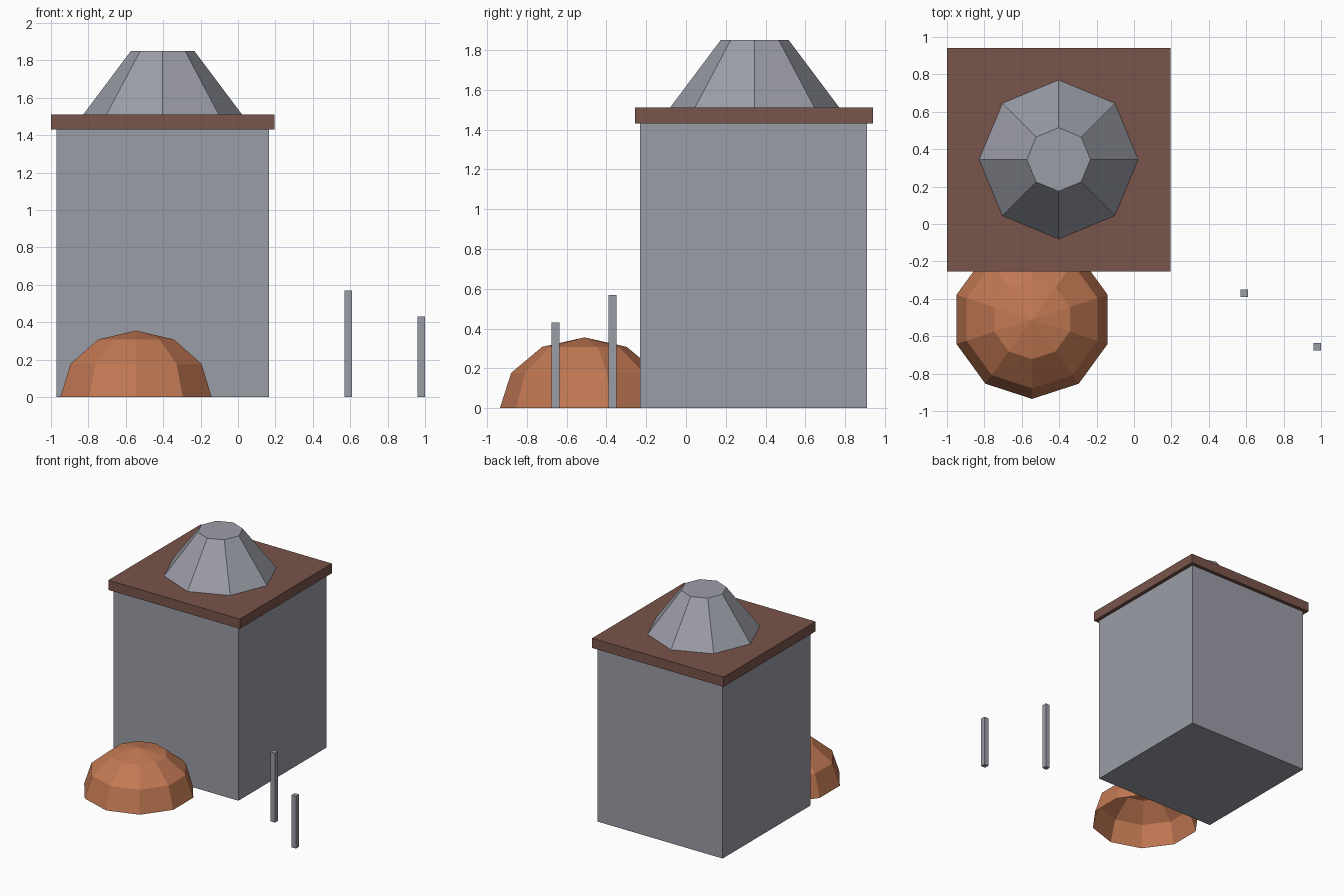
import bpy, bmesh
from math import sin, cos, pi
from mathutils import Matrix, Vector

if "Cube" in bpy.data.objects:
    bpy.data.objects.remove(bpy.data.objects["Cube"], do_unlink=True)


def material(name, rgb):
    mat = bpy.data.materials.new(name)
    mat.use_nodes = True
    colour = (*rgb, 1)
    mat.diffuse_color = colour
    mat.node_tree.nodes["Principled BSDF"].inputs["Base Color"].default_value = colour
    return mat


grey = material("stone grey", (0.33, 0.34, 0.39))
brown = material("roof brown", (0.19, 0.09, 0.069))
orange = material("clay orange", (0.54, 0.19, 0.087))


def finish(name, bm, mat):
    mesh = bpy.data.meshes.new(name)
    bm.to_mesh(mesh)
    bm.free()
    mesh.materials.append(mat)
    obj = bpy.data.objects.new(name, mesh)
    bpy.context.collection.objects.link(obj)
    return obj


def box(name, low, high, mat):
    low, high = Vector(low), Vector(high)
    bm = bmesh.new()
    bmesh.ops.create_cube(bm, size=1)
    bmesh.ops.scale(bm, vec=high - low, verts=bm.verts)
    bmesh.ops.translate(bm, vec=(low + high) / 2, verts=bm.verts)
    return finish(name, bm, mat)


# Main block and overhanging roof slab
box("tower_body", (-0.97, -0.23, 0), (0.165, 0.91, 1.43), grey)
box("roof_slab", (-1, -0.255, 1.43), (0.195, 0.94, 1.51), brown)

# Eight-sided truncated cone on the roof
bm = bmesh.new()
bmesh.ops.create_cone(bm, cap_ends=True, segments=8, radius1=0.425, radius2=0.17,
                      depth=0.34, matrix=Matrix.Translation((-0.403, 0.345, 1.68)))
finish("roof_cone", bm, grey)

# Open-bottomed faceted dome, ten sides, three tiers
SIDES, TIERS, RADIUS, HEIGHT = 10, 3, 0.425, 0.356
centre = Vector((-0.545, -0.51, 0))
bm = bmesh.new()
rings = []
for t in range(TIERS):
    a = t * pi / 2 / TIERS
    rings.append([bm.verts.new(centre + Vector((
        RADIUS * cos(a) * sin(2 * pi * i / SIDES),
        -RADIUS * cos(a) * cos(2 * pi * i / SIDES),
        HEIGHT * sin(a)))) for i in range(SIDES)])
apex = bm.verts.new(centre + Vector((0, 0, HEIGHT)))
for i in range(SIDES):
    j = (i + 1) % SIDES
    for lower, upper in zip(rings, rings[1:]):
        bm.faces.new((lower[i], lower[j], upper[j], upper[i]))
    bm.faces.new((rings[-1][i], rings[-1][j], apex))
finish("dome", bm, orange)

# Two slim standing posts
for name, x, y, h in (("tall_post", 0.59, -0.37, 0.57), ("short_post", 0.98, -0.655, 0.43)):
    box(name, (x - 0.02, y - 0.02, 0), (x + 0.02, y + 0.02, h), grey)
